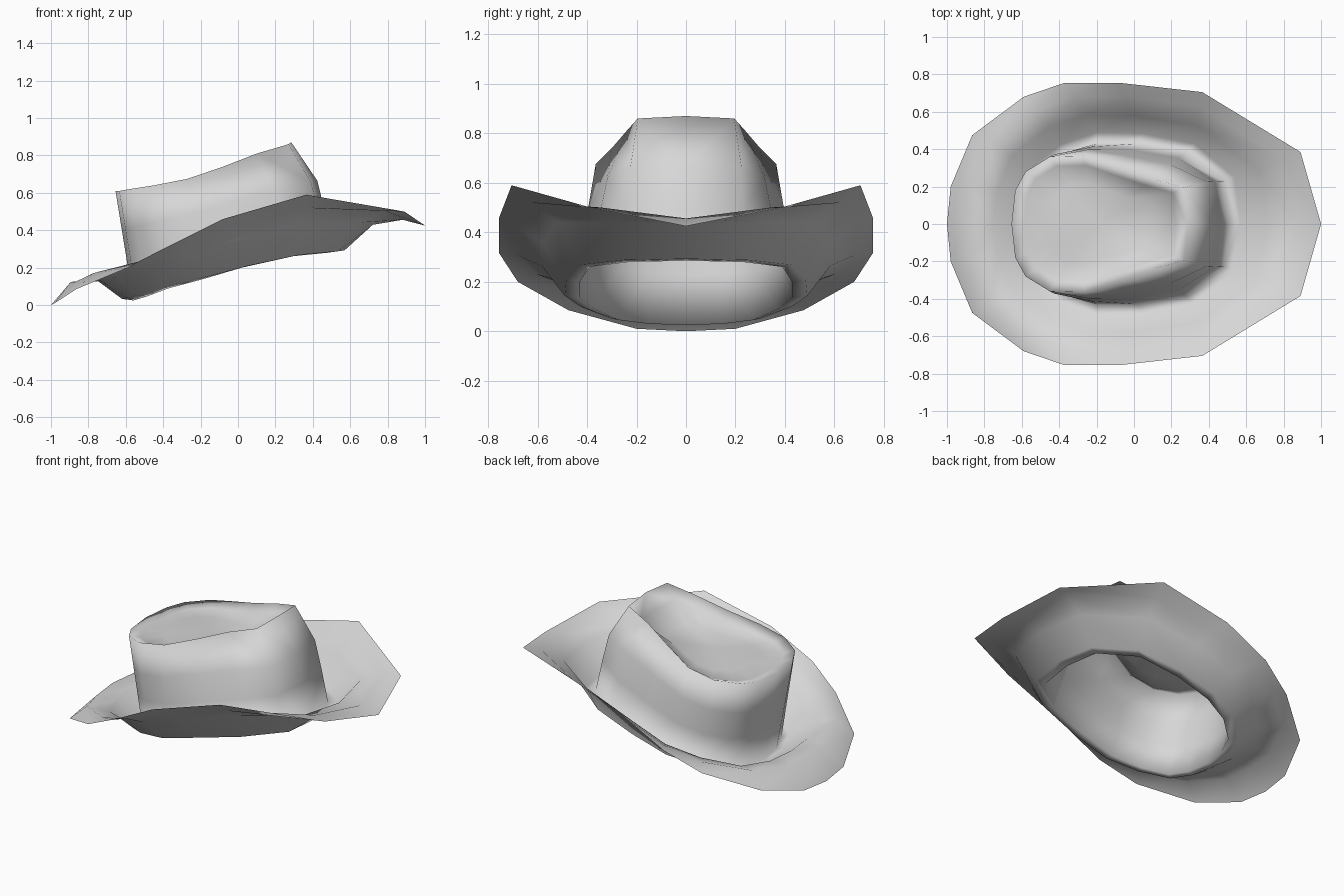
import bpy, bmesh
from mathutils import Vector

default_cube = bpy.data.objects.get("Cube")
if default_cube:
    bpy.data.objects.remove(default_cube, do_unlink=True)

# One grey felt material
felt = bpy.data.materials.new("grey_felt")
felt.use_nodes = True
felt_colour = (0.68, 0.68, 0.68, 1)
felt.diffuse_color = felt_colour
felt.node_tree.nodes["Principled BSDF"].inputs["Base Color"].default_value = felt_colour


def ring(*points):
    return [Vector(p) for p in points]


def blend(ring_a, ring_b, amount):
    return [a.lerp(b, amount) for a, b in zip(ring_a, ring_b)]


def raise_ring(points, heights):
    return [p + Vector((0, 0, h)) for p, h in zip(points, heights)]


def swell(points, centre, amounts, scale=1):
    """Push a ring sideways away from a centre."""
    result = []
    for p, amount in zip(points, amounts):
        out = Vector((p.x - centre.x, p.y, 0)).normalized()
        result.append(p + out * amount * scale)
    return result


def sink(points, centre, scale, depth):
    """Shrink a ring towards a centre and lower it, more at the peak."""
    result = []
    for p in points:
        drop = depth * (1 + p.x - centre.x)
        result.append(centre.lerp(p, scale) - Vector((0, 0, drop)))
    return result


# Half outlines, from the peaked end round the left side to the low end
brim_edge = ring((1, 0, .425), (.89, .385, .5), (.365, .705, .59),
                 (-.08, .755, .46), (-.37, .755, .315), (-.59, .68, .2),
                 (-.865, .475, .085), (-.98, .2, .01), (-1, 0, 0))
head_opening = ring((.51, 0, .285), (.48, .23, .28), (.28, .39, .26),
                    (.02, .43, .2), (-.2, .43, .135), (-.37, .37, .09),
                    (-.49, .27, .045), (-.54, .15, .03), (-.56, 0, .025))
crown_rim = ring((.285, 0, .87), (.27, .195, .86), (.1, .24, .81),
                 (-.08, .3, .74), (-.27, .365, .675), (-.45, .36, .64),
                 (-.58, .28, .62), (-.635, .18, .61), (-.655, 0, .61))
middle = (crown_rim[0] + crown_rim[-1]) / 2

# Narrow gully round the opening, then a brim that rises steeply and rolls over
gully = [p + Vector((0, 0, .008)) for p in swell(head_opening, middle, [.06] * 9)]
outer_lift = (.068, .06, .02, .03, .04, .06, .095, .105, .115)
inner_lift = (.09, .08, .06, .06, .06, .07, .08, .1, .11)
brim_crest = raise_ring(blend(gully, brim_edge, .72), outer_lift)
brim_slope = raise_ring(blend(gully, brim_edge, .35), inner_lift)

# Crown wall bulges at the peaked end, and its top is dished
bulge = (.06, .05, .04, .02, .01, .01, 0, 0, 0)
crown_low = swell(blend(head_opening, crown_rim, .35), middle, bulge, .6)
crown_wall = swell(blend(head_opening, crown_rim, .65), middle, bulge)
dish_wall = sink(crown_rim, middle, .86, .05)
dish_floor = sink(crown_rim, middle, .58, .09)

rings = [brim_edge, brim_crest, brim_slope, gully, head_opening, crown_low,
         crown_wall, crown_rim, dish_wall, dish_floor]

# Skin the half rings, then close the dish with a fan
bm = bmesh.new()
rows = [[bm.verts.new(p) for p in points] for points in rings]
for low, high in zip(rows, rows[1:]):
    for i in range(len(low) - 1):
        bm.faces.new((low[i], low[i + 1], high[i + 1], high[i]))
pole = bm.verts.new(middle - Vector((0, 0, .1)))
for a, b in zip(rows[-1], rows[-1][1:]):
    bm.faces.new((a, b, pole))

mesh = bpy.data.meshes.new("hat")
bm.to_mesh(mesh)
bm.free()
mesh.materials.append(felt)
hat = bpy.data.objects.new("hat", mesh)
bpy.context.collection.objects.link(hat)

# Mirror the left half onto the right
mirror = hat.modifiers.new("mirror", "MIRROR")
mirror.use_axis = (False, True, False)
mirror.use_clip = True

mesh.shade_smooth()
